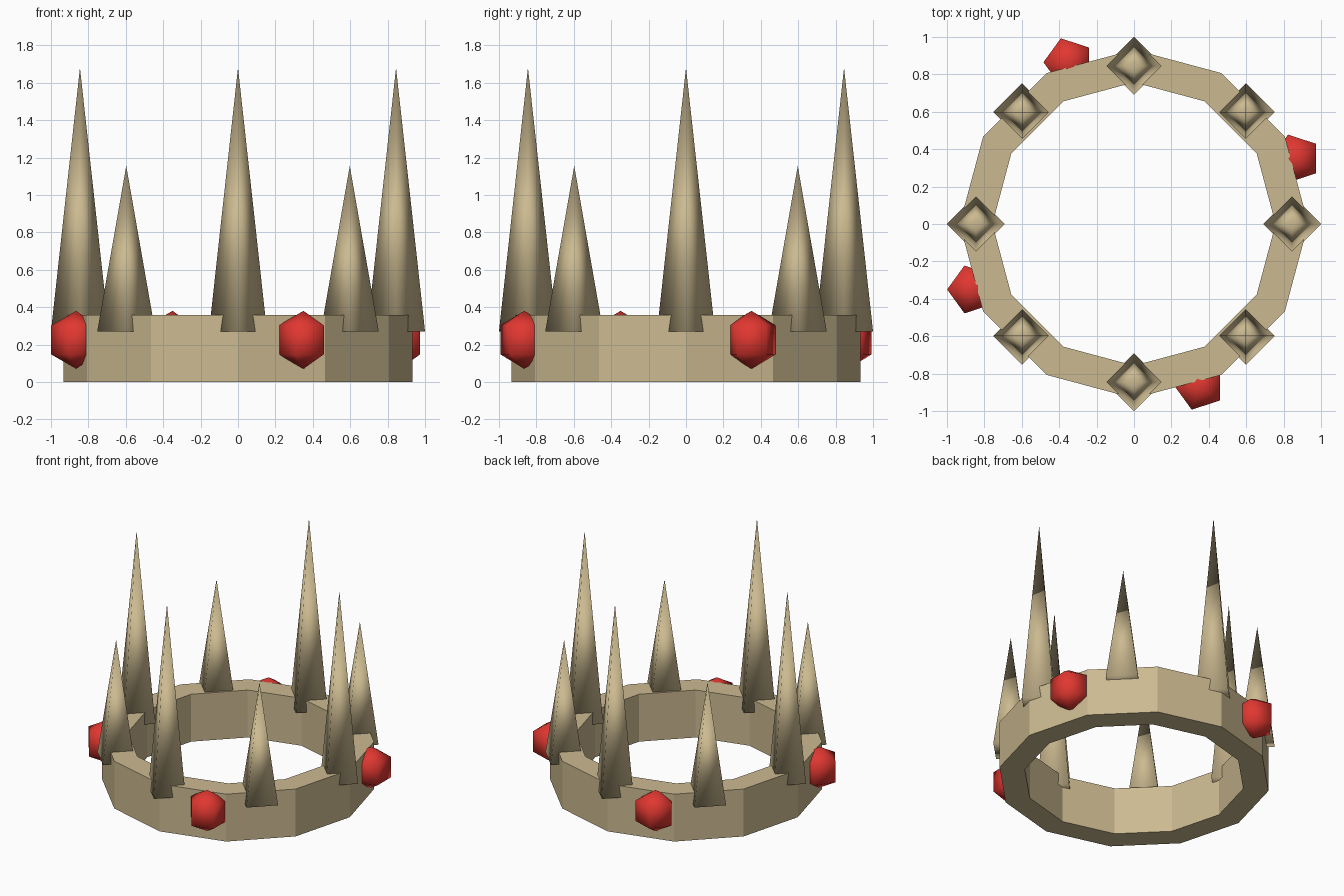
import bpy
import bmesh
from math import cos, sin, pi

cube = bpy.data.objects.get("Cube")
if cube:
    bpy.data.objects.remove(cube, do_unlink=True)


def make_material(name, rgb):
    mat = bpy.data.materials.new(name)
    mat.use_nodes = True
    mat.diffuse_color = (*rgb, 1)
    mat.node_tree.nodes["Principled BSDF"].inputs["Base Color"].default_value = (*rgb, 1)
    return mat


def make_object(name, bm, mat, location=(0, 0, 0), smooth=False):
    bmesh.ops.recalc_face_normals(bm, faces=bm.faces[:])
    for face in bm.faces:
        face.smooth = smooth
    mesh = bpy.data.meshes.new(name)
    bm.to_mesh(mesh)
    bm.free()
    mesh.materials.append(mat)
    obj = bpy.data.objects.new(name, mesh)
    obj.location = location
    bpy.context.collection.objects.link(obj)
    return obj


tan = make_material("tan_metal", (0.60, 0.49, 0.28))
red = make_material("red_gem", (0.75, 0.038, 0.03))

# Twelve-sided band: a rectangular section carried round the ring
SIDES, OUTER, INNER, HEIGHT = 12, 0.932, 0.757, 0.357
section = [(OUTER, 0), (OUTER, HEIGHT), (INNER, HEIGHT), (INNER, 0)]
bm = bmesh.new()
rings = []
for i in range(SIDES):
    a = 2 * pi * i / SIDES
    rings.append([bm.verts.new((r * cos(a), r * sin(a), z)) for r, z in section])
for i in range(SIDES):
    here, there = rings[i], rings[(i + 1) % SIDES]
    for j in range(4):
        k = (j + 1) % 4
        bm.faces.new((here[j], there[j], there[k], here[k]))
make_object("band", bm, tan)

# Four-sided spikes, tall and short in turn, corners along the axes
BASE, SPIKE_RADIUS, RING = 0.27, 0.155, 0.845
for i in range(8):
    a = pi * i / 4
    tip = 1.155 if i % 2 else 1.68
    bm = bmesh.new()
    corners = [bm.verts.new((SPIKE_RADIUS * cos(q * pi / 2), SPIKE_RADIUS * sin(q * pi / 2), 0))
               for q in range(4)]
    apex = bm.verts.new((0, 0, tip - BASE))
    bm.faces.new(corners)
    for q in range(4):
        bm.faces.new((corners[q], corners[(q + 1) % 4], apex))
    name = "short_spike" if i % 2 else "tall_spike"
    make_object(name, bm, tan, (RING * cos(a), RING * sin(a), BASE), smooth=True)

# Five-sided gems set on the outside of the band
GEM = 0.155
for x, y in [(0.35, -0.865), (0.865, 0.35), (-0.35, 0.865), (-0.865, -0.35)]:
    bm = bmesh.new()
    top, bottom = bm.verts.new((0, 0, GEM)), bm.verts.new((0, 0, -GEM))
    r = GEM * sin(pi / 3)
    upper, lower = [[bm.verts.new((r * cos(pi + 2 * pi * s / 5), r * sin(2 * pi * s / 5 + pi), z))
                     for s in range(5)] for z in (GEM / 2, -GEM / 2)]
    for s in range(5):
        n = (s + 1) % 5
        bm.faces.new((upper[s], upper[n], top))
        bm.faces.new((lower[s], lower[n], upper[n], upper[s]))
        bm.faces.new((lower[n], lower[s], bottom))
    make_object("gem", bm, red, (x, y, 0.225), smooth=True)
